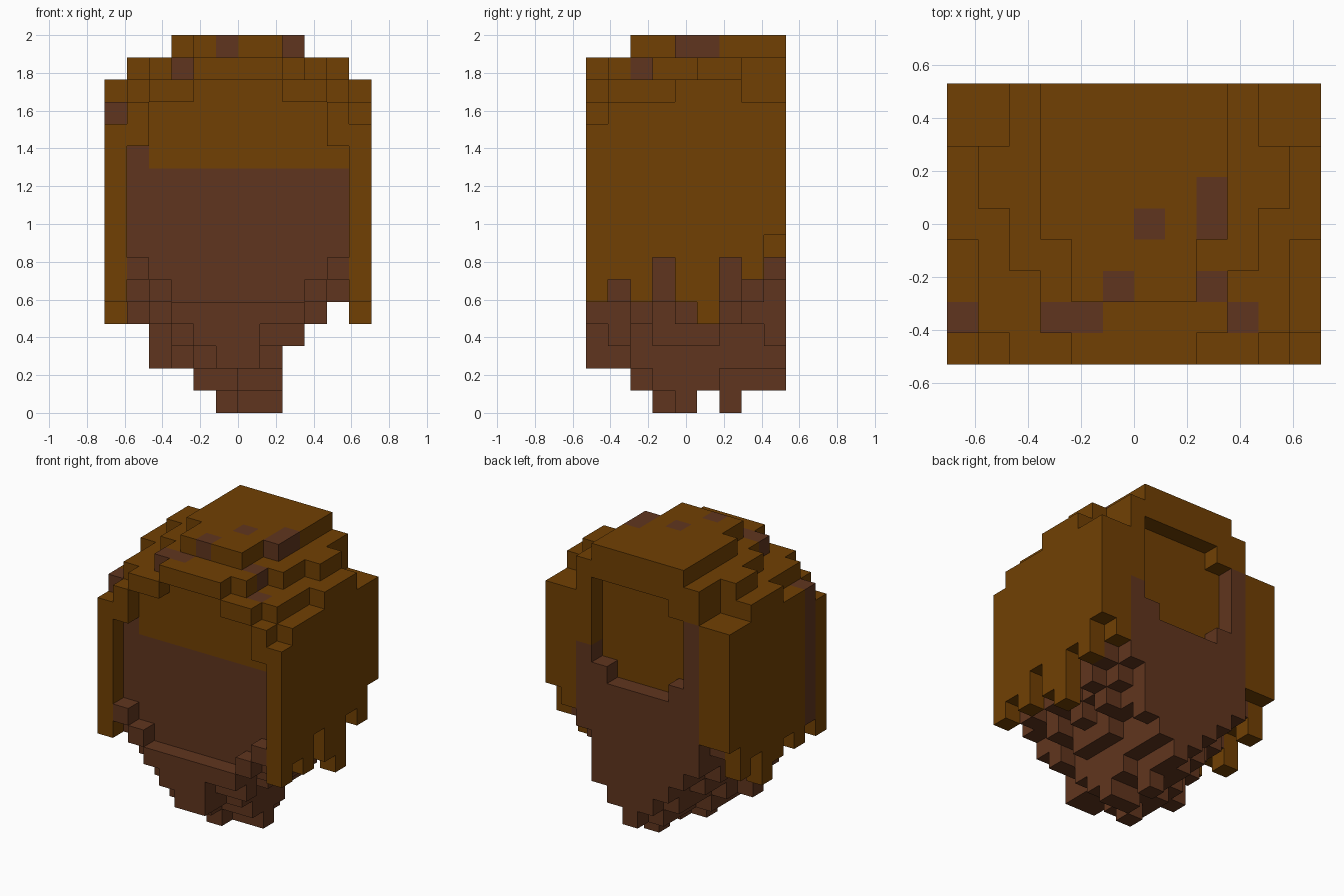
import bpy, bmesh
from mathutils import Vector

cube = bpy.data.objects.get("Cube")
if cube:
    bpy.data.objects.remove(cube)

U = 2 / 17            # edge length of one block
NX, NY = 12, 9        # blocks across and deep

# Crown terraces: top level for each row front to back, from the middle outwards
CROWN = [(16, 16, 15, 15, 14, 13),
         (16, 16, 16, 15, 15, 14),
         (17, 17, 16, 15, 15, 14),
         (17, 17, 16, 16, 15, 14),
         (17, 17, 17, 16, 15, 15)] + [(17, 17, 17, 16, 16, 15)] * 2 \
        + [(17, 17, 17, 16, 14, 14)] * 2

# Ragged underside: bottom level of each column, one string per row front to back
UNDERSIDE = ["565432244565",
             "654322233556",
             "554211224465",
             "642210113557",
             "554211003455",
             "454321113564",
             "664321024457",
             "565421124566",
             "775432123678"]

ARCH_TOP = (15, 15, 14, 14, 12)     # face opening, from the middle outwards
BEARD_TOP = (5, 5, 5, 6, 7)

# Streaks in the hair, as block positions (x, row, level)
STREAKS = {(-3, 1, 15), (-2, 1, 15), (-1, 2, 16), (2, 2, 15), (2, 4, 16),
           (2, 5, 16), (0, 4, 16), (3, 1, 14)} | {(-6, 1, z) for z in range(6, 14)}


def side(x):
    """Distance of a block column from the middle."""
    return x if x >= 0 else -x - 1


def is_open(x, row, z):
    """Cut-outs: the face arch in front and the shallow panel behind."""
    s = side(x)
    if row == 0 and s < 5:
        return BEARD_TOP[s] <= z < ARCH_TOP[s]
    if row == NY - 1:
        if z == 9:
            return -2 <= x < 2
        return -3 <= x < 3 and 10 <= z < (14 if x == -3 else 15)
    return False


def part_of(x, row, z):
    """Sort a block into hair, streaks or face and beard."""
    s = side(x)
    if (x, row, z) in STREAKS:
        return "hair_streaks"
    if s == 5:
        return "hair"
    if row <= 1:
        dark = z < 11 or (x == -5 and row == 1 and z == 11)
    elif row == NY - 1:
        dark = s < 4 and z < (14 if x == -4 else 11)
    elif row == NY - 2:
        dark = z < (9 if s < 4 else 7)
    else:
        dark = z < 7
    return "face_and_beard" if dark else "hair"


def material(name, rgb):
    m = bpy.data.materials.new(name)
    m.use_nodes = True
    m.diffuse_color = (*rgb, 1)
    bsdf = m.node_tree.nodes["Principled BSDF"]
    bsdf.inputs["Base Color"].default_value = (*rgb, 1)
    return m


golden = material("golden brown", (0.165, 0.051, 0.001))
umber = material("dark reddish brown", (0.118, 0.036, 0.013))

# Fill the volume
blocks = {}
for row in range(NY):
    for i in range(NX):
        x = i - NX // 2
        for z in range(int(UNDERSIDE[row][i]), CROWN[row][side(x)]):
            if not is_open(x, row, z):
                blocks[x, row, z] = part_of(x, row, z)


def build(name, mat):
    """Skin the outer faces of one part and merge the flat ones."""
    bm = bmesh.new()
    for pos in [p for p, part in blocks.items() if part == name]:
        for axis in range(3):
            for sign in (0, 1):
                near = list(pos)
                near[axis] += 2 * sign - 1
                if tuple(near) in blocks:
                    continue
                a, b = (axis + 1) % 3, (axis + 2) % 3
                ring = []
                for da, db in ((0, 0), (1, 0), (1, 1), (0, 1)):
                    c = Vector(pos)
                    c[axis] += sign
                    c[a] += da
                    c[b] += db
                    c.y -= NY / 2
                    ring.append(bm.verts.new(c * U))
                bm.faces.new(ring if sign else ring[::-1])
    bmesh.ops.remove_doubles(bm, verts=bm.verts, dist=U * 0.01)
    bmesh.ops.dissolve_limit(bm, angle_limit=0.01, verts=bm.verts, edges=bm.edges)
    mesh = bpy.data.meshes.new(name)
    bm.to_mesh(mesh)
    bm.free()
    mesh.materials.append(mat)
    bpy.context.collection.objects.link(bpy.data.objects.new(name, mesh))


build("hair", golden)
build("hair_streaks", umber)
build("face_and_beard", umber)
